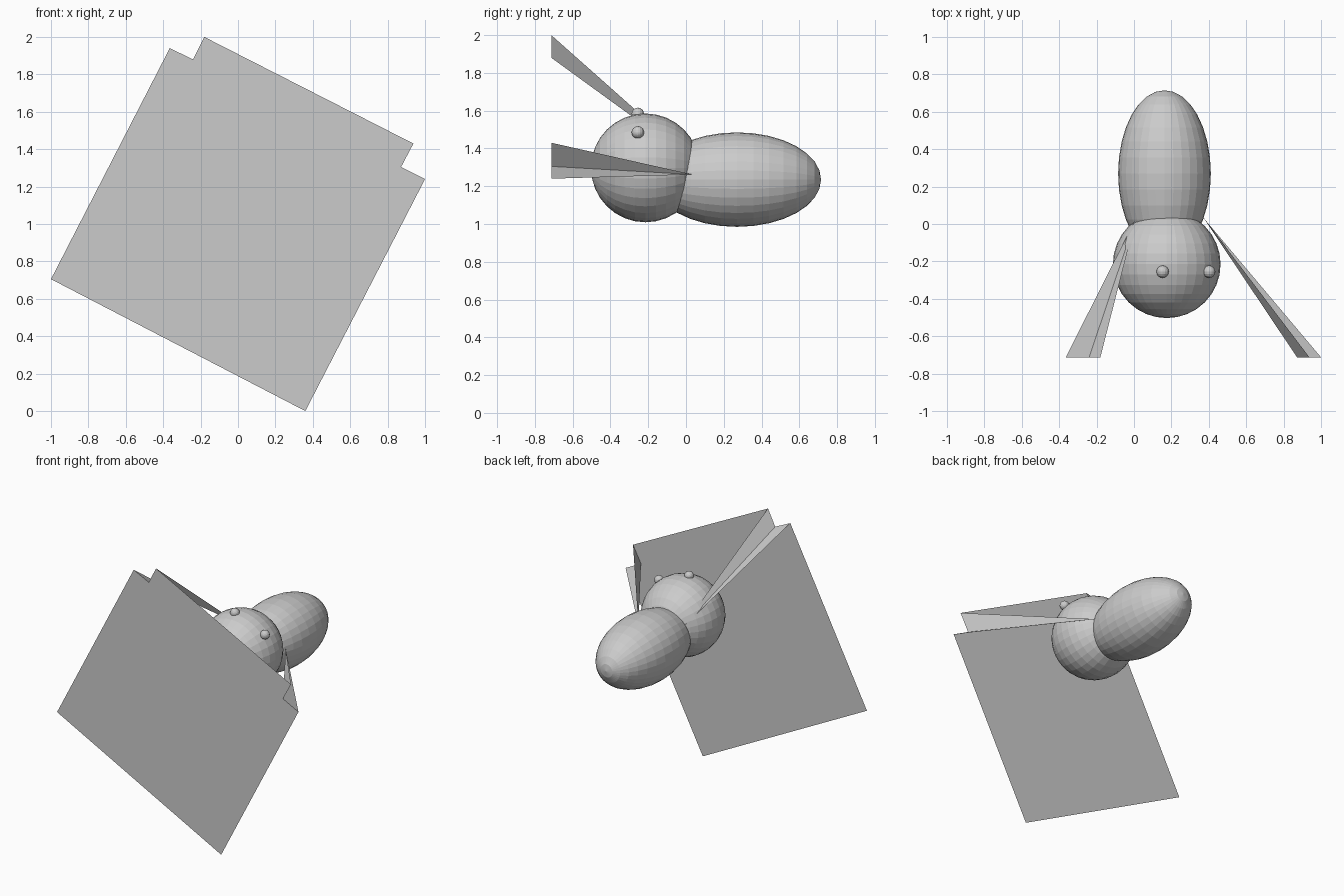
import bpy
import math

cube = bpy.data.objects.get("Cube")
if cube:
    bpy.data.objects.remove(cube, do_unlink=True)

# One plain grey for everything
grey = bpy.data.materials.new("plain_grey")
grey.use_nodes = True
colour = (0.6, 0.6, 0.6, 1)
grey.diffuse_color = colour
grey.node_tree.nodes["Principled BSDF"].inputs["Base Color"].default_value = colour


def ball(name, centre, radii, segments=32, rings=16):
    """Faceted ellipsoid with its poles along y."""
    bpy.ops.mesh.primitive_uv_sphere_add(segments=segments, ring_count=rings,
                                         radius=1, location=centre,
                                         rotation=(math.pi / 2, 0, 0))
    obj = bpy.context.object
    obj.name = name
    rx, ry, rz = radii
    obj.scale = (rx, rz, ry)
    obj.data.materials.append(grey)
    return obj


def surface(name, points, faces):
    mesh = bpy.data.meshes.new(name)
    mesh.from_pydata(points, [], faces)
    mesh.materials.append(grey)
    obj = bpy.data.objects.new(name, mesh)
    bpy.context.collection.objects.link(obj)
    return obj


# Body
ball("head", (0.175, -0.215, 1.297), (0.288, 0.288, 0.288))
ball("abdomen", (0.163, 0.27, 1.235), (0.248, 0.445, 0.25))

# Eyes
ball("right_eye", (0.153, -0.255, 1.583), (0.033, 0.033, 0.033), 16, 8)
ball("left_eye", (0.402, -0.255, 1.485), (0.033, 0.033, 0.033), 16, 8)

# Large flat sheet with two notched corners
FRONT = -0.713
right_notch = [(-0.18, 2.0), (-0.24, 1.88), (-0.365, 1.94)]
left_notch = [(1.0, 1.24), (0.872, 1.305), (0.938, 1.43)]
bottom = [(-1.0, 0.705), (0.36, 0.0)]
outline = [(x, FRONT, z) for x, z in bottom + left_notch + right_notch]
surface("front_sheet", outline, [range(len(outline))])

# Folded struts running from each notch to the body
for name, notch, tip in (("right_strut", right_notch, (0.01, 0.03, 1.34)),
                         ("left_strut", left_notch, (0.37, 0.035, 1.262))):
    points = [(x, FRONT, z) for x, z in notch] + [tip]
    surface(name, points, [(0, 1, 3), (1, 2, 3)])
